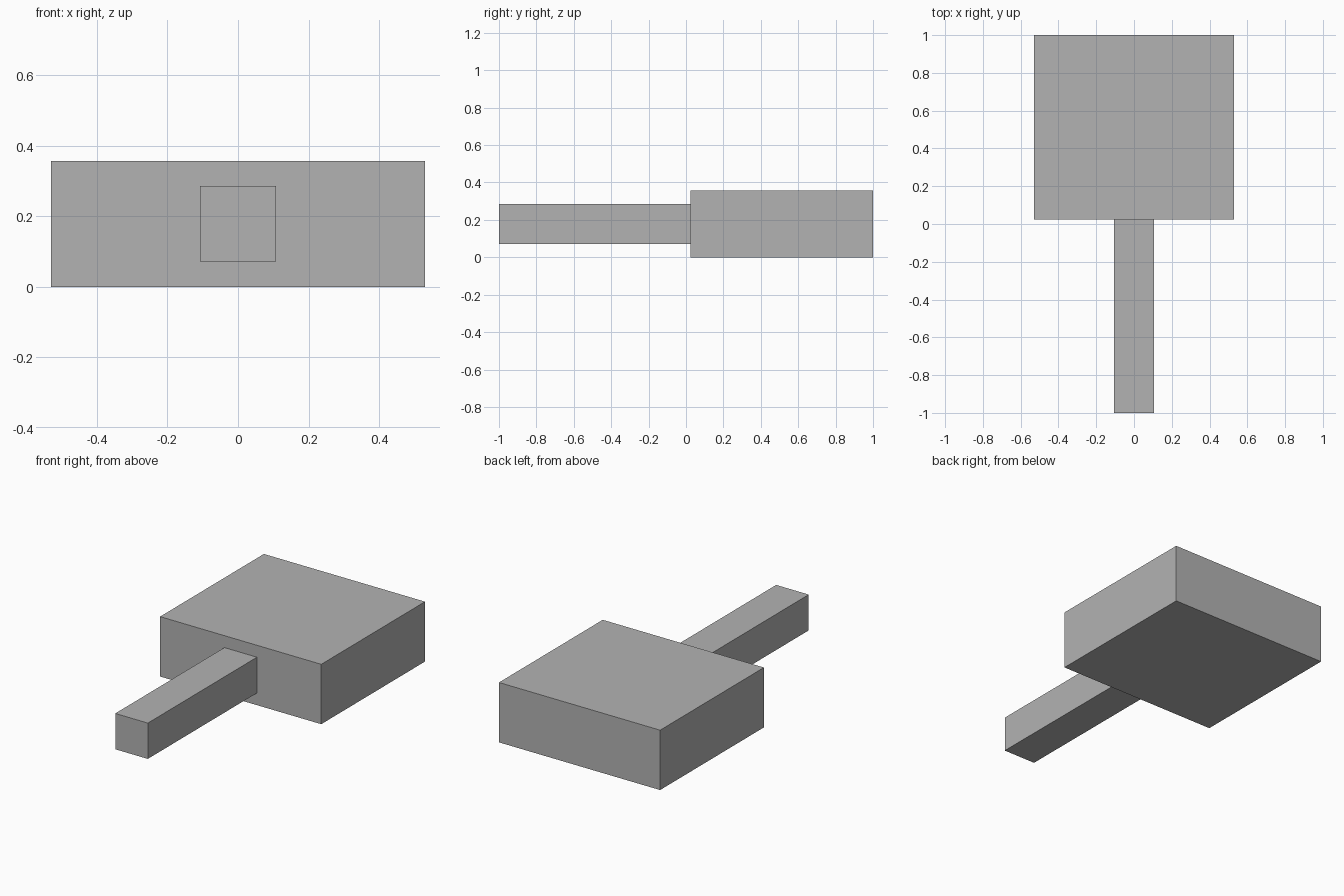
import bpy

cube = bpy.data.objects.get("Cube")
if cube:
    bpy.data.objects.remove(cube, do_unlink=True)

# One plain grey for the whole model
grey = bpy.data.materials.new("plain grey")
grey.use_nodes = True
colour = (0.45, 0.45, 0.45, 1)
grey.diffuse_color = colour
grey.node_tree.nodes["Principled BSDF"].inputs["Base Color"].default_value = colour


def box(name, low, high):
    """Add a box spanning two opposite corners."""
    centre = [(a + b) / 2 for a, b in zip(low, high)]
    bpy.ops.mesh.primitive_cube_add(size=1, location=centre)
    part = bpy.context.object
    part.name = name
    part.scale = [b - a for a, b in zip(low, high)]
    bpy.ops.object.transform_apply(location=False, rotation=False, scale=True)
    part.data.materials.append(grey)
    return part


# Wide block at the back, square bar reaching forward
box("head_block", (-0.53, 0.025, 0), (0.53, 1, 0.356))
box("handle", (-0.107, -1, 0.072), (0.107, 0.025, 0.285))
